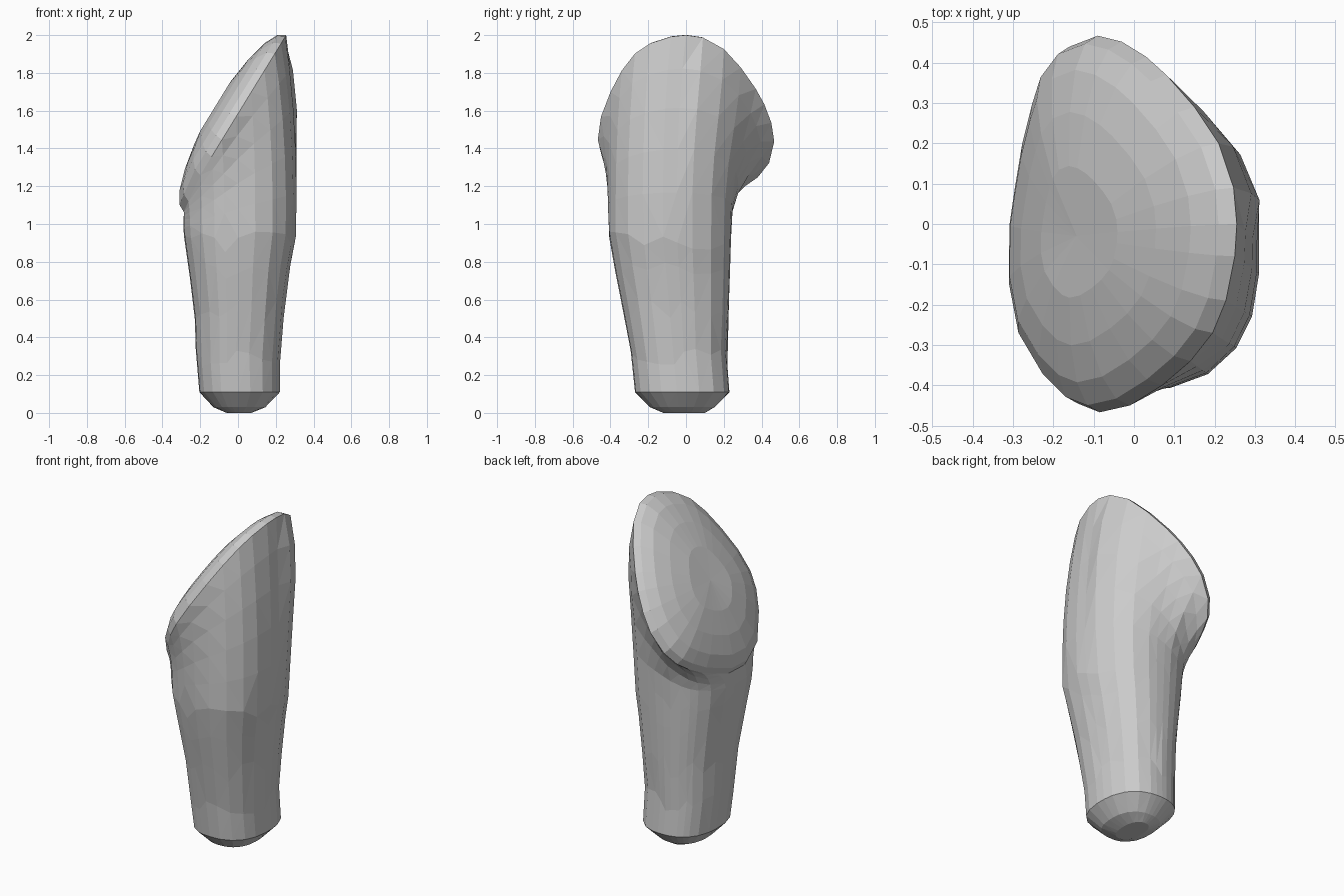
import bpy, bmesh, math, random
from mathutils import Vector

if "Cube" in bpy.data.objects:
    bpy.data.objects.remove(bpy.data.objects["Cube"])

random.seed(4)

# Outline of the slanted cap rim, seen from above (counter-clockwise)
RIM = [(.255, 0), (.247, .09), (.21, .2), (.15, .29), (.08, .37), (.03, .415), (-.03, .452), (-.09, .467),
       (-.16, .44), (-.205, .38), (-.227, .31), (-.252, .21), (-.272, .09), (-.285, 0), (-.287, -.15),
       (-.262, -.28), (-.2, -.385), (-.14, -.445), (-.085, -.467), (-.01, -.45),
       (.07, -.40), (.14, -.34), (.195, -.27), (.228, -.19), (.25, -.08)]

# Stem levels: z, min x, max x, min y, max y
STEM = [(0, -.06, .07, -.12, .10), (.03, -.13, .145, -.19, .15), (.11, -.205, .222, -.27, .23),
        (.35, -.225, .222, -.295, .212), (.6, -.232, .25, -.345, .228),
        (.8, -.265, .28, -.385, .235), (.96, -.29, .312, -.412, .24)]


def rim_point(p):
    return Vector((p[0], p[1], 2 + (p[0] - .255) * 1.63 + .6 * min(0, p[0] + .2)))


def stem_point(p, level):
    z, x0, x1, y0, y1 = level
    a = math.atan2(p[1] + .04, p[0] * 1.4)
    c, s = math.cos(a), math.sin(a)
    k = (abs(c) ** 2.4 + abs(s) ** 2.4) ** (-1 / 2.4)
    return Vector(((x0 + x1) / 2 + (x1 - x0) / 2 * c * k,
                   (y0 + y1) / 2 + (y1 - y0) / 2 * s * k, z))


rings = [[stem_point(p, lv) for p in RIM] for lv in STEM]

# Uneven hewn facets: slide some stem points towards the level below
for k in (3, 4, 5, 6):
    rings[k] = [v.lerp(w, random.uniform(0, .45)) for v, w in zip(rings[k], rings[k - 1])]

# Flare from the round stem to the slanted rim, bulging under the wide side
for f in (.2, .42, .63, .83):
    ring = []
    for p in RIM:
        a, b = stem_point(p, STEM[-1]), rim_point(p)
        v = a.lerp(b, f ** 2.6)
        v.z = a.z + (b.z - a.z) * f
        if p[0] > -.1 and p[1] > 0:
            v += Vector((p[0], p[1], 0)).normalized() * .03 * math.sin(math.pi * f ** 2)
        ring.append(v)
    rings.append(ring)
rings.append([rim_point(p) for p in RIM])

# Shallow dome over the rim
centre = Vector((-.04, -.03, 1.52))
normal = Vector((-.853, 0, .523))
for s in (.96, .83, .62, .35):
    rings.append([centre.lerp(rim_point(p), s) + normal * .13 * (1 - s * s) ** .47 for p in RIM])

# Skin the rings into one faceted body
bm = bmesh.new()
loops = [[bm.verts.new(v) for v in r] for r in rings]
n = len(RIM)
for lo, hi in zip(loops, loops[1:]):
    for i in range(n):
        j = (i + 1) % n
        bm.faces.new((lo[i], lo[j], hi[j], hi[i]))
bm.faces.new(loops[0][::-1])
tip = bm.verts.new(centre + normal * .12)
for i in range(n):
    bm.faces.new((loops[-1][i], loops[-1][(i + 1) % n], tip))
bmesh.ops.triangulate(bm, faces=bm.faces[:])
bmesh.ops.recalc_face_normals(bm, faces=bm.faces[:])
mesh = bpy.data.meshes.new("slanted_stump")
bm.to_mesh(mesh)
bm.free()
body = bpy.data.objects.new("slanted_stump", mesh)
bpy.context.collection.objects.link(body)
